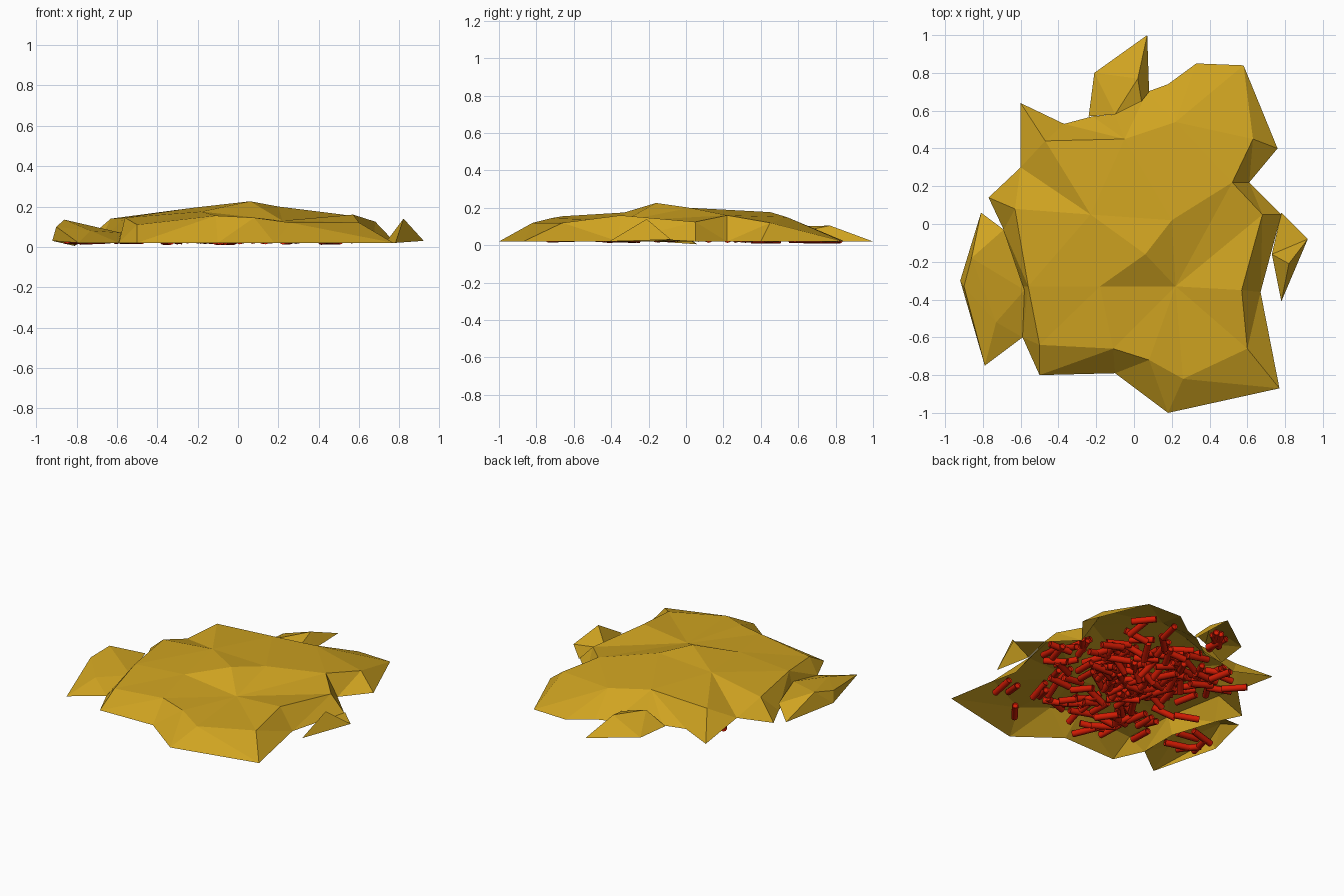
import bpy, bmesh, math, random
from mathutils import Vector, Matrix
from mathutils.bvhtree import BVHTree
from mathutils.geometry import delaunay_2d_cdt

if "Cube" in bpy.data.objects:
    bpy.data.objects.remove(bpy.data.objects["Cube"])
random.seed(4)


def material(name, color):
    mat = bpy.data.materials.new(name)
    mat.use_nodes = True
    mat.diffuse_color = color
    mat.node_tree.nodes["Principled BSDF"].inputs["Base Color"].default_value = color
    return mat


def add_object(name, bm, mat):
    mesh = bpy.data.meshes.new(name)
    bm.to_mesh(mesh)
    mesh.materials.append(mat)
    obj = bpy.data.objects.new(name, mesh)
    bpy.context.collection.objects.link(obj)
    return obj


def faceted_sheet(name, rim, peaks, ridges=()):
    """Open crumpled sheet: a closed rim, raised inner points and forced creases.
    Points without a height lie on the ground."""
    points = [Vector((p + (ground,))[:3]) for p in rim + peaks]
    count = len(rim)
    edges = [(i, (i + 1) % count) for i in range(count)]
    edges += [(count + a, count + b) for a, b in ridges]
    verts, _, faces, origins, _, _ = delaunay_2d_cdt(
        [p.xy for p in points], edges, [], 1, 0.0001)
    bm = bmesh.new()
    made = []
    for flat, source in zip(verts, origins):
        height = points[source[0]].z if source else ground
        made.append(bm.verts.new((flat.x, flat.y, height)))
    for face in faces:
        bm.faces.new([made[i] for i in face])
    for face in bm.faces:
        face.normal_update()
        if face.normal.z < 0:
            face.normal_flip()
    add_object(name, bm, gold)
    trees.append(BVHTree.FromBMesh(bm))
    bm.free()


gold = material("dull gold", (0.63, 0.37, 0.015, 1))
red = material("stick red", (0.66, 0.011, 0.001, 1))
ground = 0.02
trees = []

# Large central cover: rim on the ground, then the raised facets
summit, crest, fold, dip = (.06, -.16, .226), (.2, .02, .2), (-.18, -.33, .175), (.22, -.33, .13)
faceted_sheet("main_cover", [
    (.18, -1), (.77, -.87), (.67, -.36), (.78, .05), (.61, .22), (.76, .4),
    (.58, .84), (.33, .85), (.18, .74), (.07, .7), (-.1, .58), (-.22, .57),
    (-.37, .53), (-.6, .64), (-.6, .3, .07), (-.77, .14), (-.69, -.03),
    (-.59, -.33), (-.59, -.6), (-.5, -.8), (-.1, -.79)], [
    summit, crest, fold, dip,
    (.26, -.82, .12), (.6, -.66, .12), (.57, -.35, .16), (.68, .05, .125),
    (.52, .22, .16), (.63, .45, .12), (.22, .54, .15), (-.05, .45, .177),
    (-.47, .44, .155), (-.23, .05, .193), (.08, -.72, .145), (-.11, -.66, .155),
    (-.56, -.33, .145), (-.63, .08, .14), (-.5, -.64, .11)],
    [(0, 1), (0, 2), (1, 3), (2, 3), (3, 8), (15, 14), (14, 4), (16, 17), (11, 12), (15, 18)])

# Loose shards around the cover
faceted_sheet("back_shard", [
    (.07, 1), (-.21, .8), (-.24, .57),
    (-.1, .58, .1), (.04, .65, .08), (.08, .7)],
    [(.02, .77, .105)])
faceted_sheet("right_shard", [
    (-.81, .06, .005), (-.92, -.3, .03), (-.79, -.75),
    (-.59, -.6), (-.58, -.35, .07), (-.69, -.03, .07)],
    [(-.86, -.18, .135), (-.9, -.33, .1), (-.73, -.52, .08)], [(0, 1), (0, 2)])
faceted_sheet("left_shard", [
    (.92, -.08, .03), (.78, .06), (.73, -.16), (.78, -.41)],
    [(.82, -.21, .14)])


def ceiling(point):
    """Lowest sheet above a ground point, or zero where nothing covers it."""
    hits = [t.ray_cast(Vector((point.x, point.y, -1)), Vector((0, 0, 1)))[0] for t in trees]
    return min((h.z for h in hits if h), default=0)


radius, half = 0.021, 0.08
sticks = bmesh.new()


def add_stick(x, y):
    """Lay one round stick under the sheets; returns whether it fits there."""
    # Most sticks lie front to back, the rest across
    angle = random.gauss(math.pi / 2 if random.random() < 0.65 else 0, 0.4)
    reach = Vector((math.cos(angle), math.sin(angle), 0)) * half
    side = Vector((-reach.y, reach.x, 0)).normalized() * radius
    middle = Vector((x, y, 0))
    roof = min(ceiling(middle + reach * s + side * t) for s in (-1, 0, 1) for t in (-1, 1))
    low, high = ground + radius * 0.5, roof - radius * 1.1
    if high < low:
        return False
    ends = [middle + reach * s + Vector((0, 0, random.uniform(low, min(high, 0.12))))
            for s in (-1, 1)]
    axis = ends[1] - ends[0]
    place = (Matrix.Translation((ends[0] + ends[1]) / 2)
             @ axis.to_track_quat('Z', 'Y').to_matrix().to_4x4())
    made = bmesh.ops.create_cone(sticks, cap_ends=True, segments=10, radius1=radius,
                                 radius2=radius, depth=half * 2, matrix=place)
    caps = {f for v in made["verts"] for f in v.link_faces if len(f.verts) > 4}
    # Recessed ends
    bmesh.ops.inset_individual(sticks, faces=list(caps), thickness=radius * 0.3,
                               depth=-radius * 0.3)
    return True


# Heap of sticks: dense middle, sparse edges, a few in each shard
for x, y, spread, amount in ((0, -.05, .3, 165), (0, 0, .5, 35), (-.77, -.3, .1, 5),
                             (-.02, .78, .07, 4), (.81, -.17, .05, 3)):
    placed = 0
    for attempt in range(600):
        if placed < amount:
            placed += add_stick(random.gauss(x, spread), random.gauss(y, spread))
heap = add_object("red_sticks", sticks, red)
sticks.free()
bpy.context.view_layer.objects.active = heap
heap.select_set(True)
bpy.ops.object.shade_smooth_by_angle(angle=math.radians(40))
